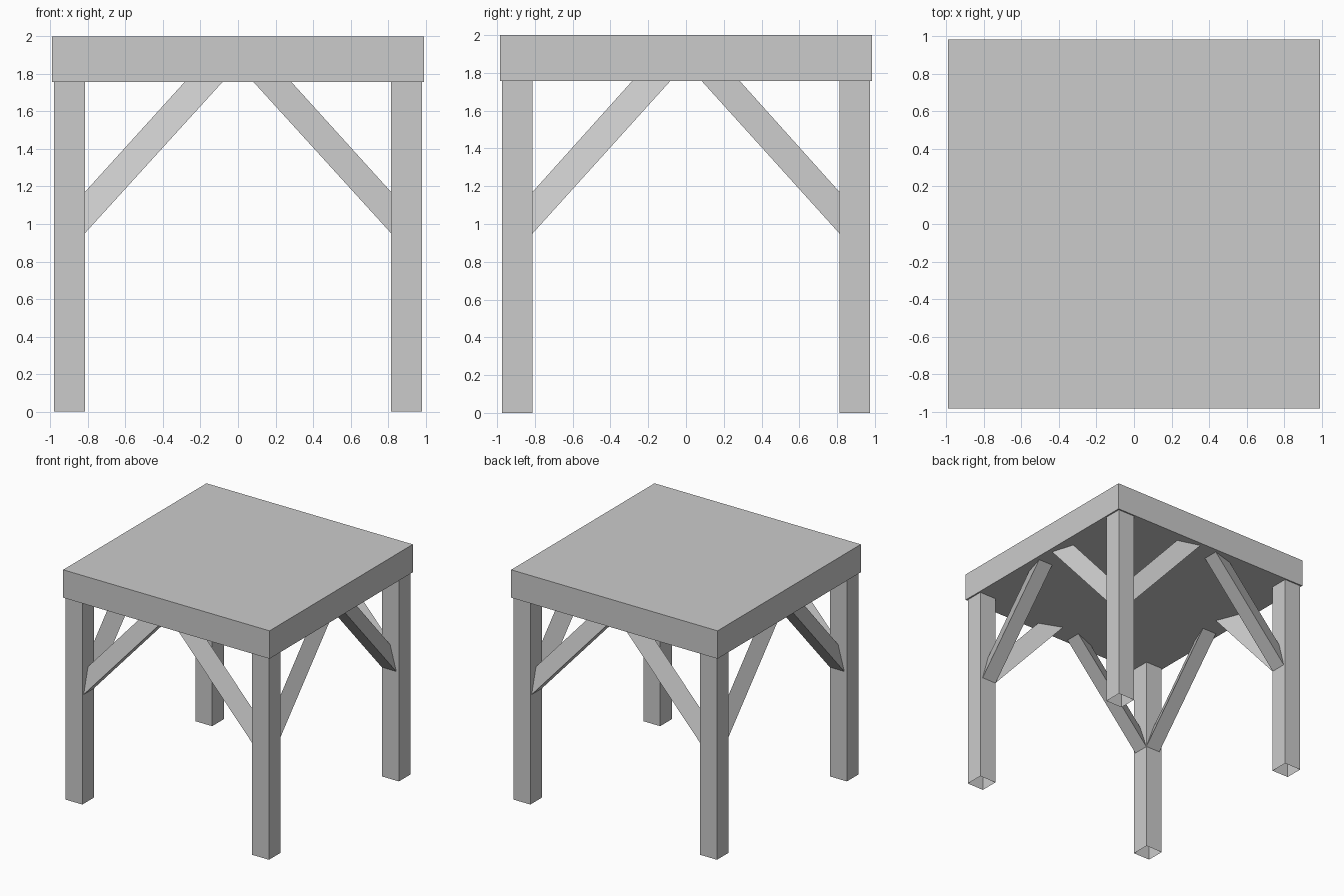
import bpy, bmesh

if "Cube" in bpy.data.objects:
    bpy.data.objects.remove(bpy.data.objects["Cube"])

POST_X, POST_Y = (0.817, 0.98), (0.812, 0.973)   # post extents on each axis
SLAB_Z = 1.757                                   # underside of the top


def finish(name, bm):
    bmesh.ops.recalc_face_normals(bm, faces=bm.faces)
    mesh = bpy.data.meshes.new(name)
    bm.to_mesh(mesh)
    bm.free()
    bpy.context.collection.objects.link(bpy.data.objects.new(name, mesh))


def prism(name, start, end, caps=True):
    """Join two matching outlines with side faces."""
    bm = bmesh.new()
    a = [bm.verts.new(p) for p in start]
    b = [bm.verts.new(p) for p in end]
    n = len(a)
    for i in range(n):
        j = (i + 1) % n
        bm.faces.new((a[i], a[j], b[j], b[i]))
    if caps:
        bm.faces.new(a)
        bm.faces.new(b)
    finish(name, bm)


def rect(x0, x1, y0, y1, z):
    return [(x0, y0, z), (x1, y0, z), (x1, y1, z), (x0, y1, z)]


# Thick square top
prism("table_top", rect(-0.993, 0.993, -0.985, 0.985, SLAB_Z),
      rect(-0.993, 0.993, -0.985, 0.985, 2.0))

# Triangular brace section: two lower edges and one upper ridge, across the frame
LOWER_OUT, LOWER_IN, RIDGE = 0.955, 0.815, 0.895

for sx, side in ((-1, "left"), (1, "right")):
    for sy, end in ((-1, "front"), (1, "back")):
        corner = f"{end}_{side}"

        # Post, open at both ends
        x = [sx * v for v in POST_X]
        y = [sy * v for v in POST_Y]
        prism(f"{corner}_post", rect(*x, *y, 0), rect(*x, *y, SLAB_Z), caps=False)

        # Two diagonal braces: outline at the post, outline under the top
        across = (LOWER_OUT, LOWER_IN, RIDGE)
        low = list(zip((0.817, 0.817, 0.817), across, (0.95, 0.95, 1.17)))
        high = list(zip((0.083, 0.083, 0.285), across, (SLAB_Z,) * 3))
        prism(f"{corner}_brace_along_width",
              [(sx * u, sy * v, z) for u, v, z in low],
              [(sx * u, sy * v, z) for u, v, z in high])
        prism(f"{corner}_brace_along_depth",
              [(sx * v, sy * (u - 0.005), z) for u, v, z in low],
              [(sx * v, sy * u, z) for u, v, z in high])
